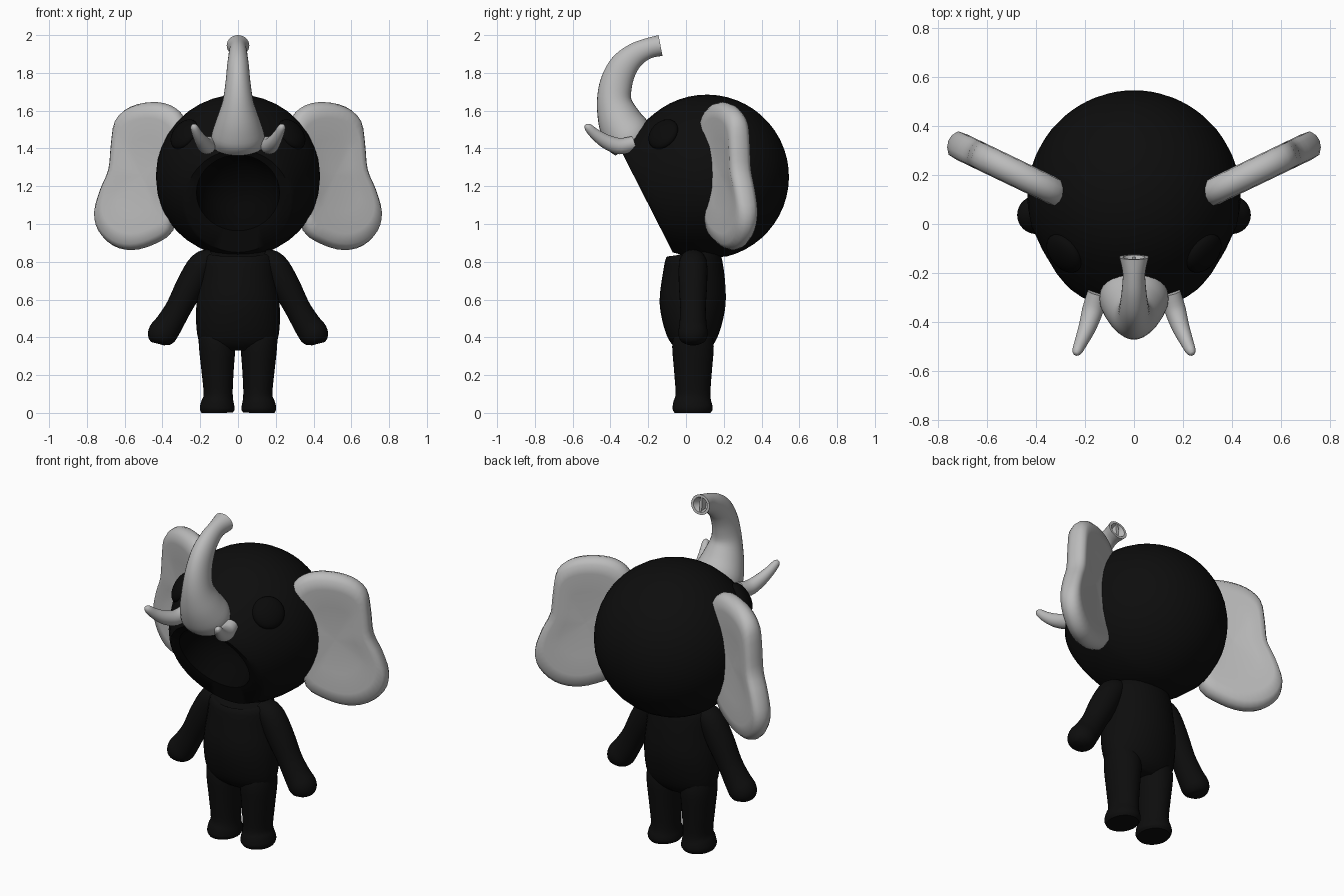
import bpy, bmesh, math
from mathutils import Vector, Matrix

cube = bpy.data.objects.get("Cube")
if cube:
    bpy.data.objects.remove(cube, do_unlink=True)


def material(name, value):
    m = bpy.data.materials.new(name)
    m.use_nodes = True
    colour = (value, value, value, 1)
    m.diffuse_color = colour
    bsdf = m.node_tree.nodes["Principled BSDF"]
    bsdf.inputs["Base Color"].default_value = colour
    bsdf.inputs["Roughness"].default_value = 0.8
    return m


black = material("black skin", 0.004)
mouth_black = material("mouth black", 0.0015)
eye_black = material("eye black", 0.003)
grey = material("light grey", 0.5)


def finish(name, bm, mats, angle=50):
    bmesh.ops.recalc_face_normals(bm, faces=bm.faces)
    mesh = bpy.data.meshes.new(name)
    bm.to_mesh(mesh)
    bm.free()
    for m in mats:
        mesh.materials.append(m)
    ob = bpy.data.objects.new(name, mesh)
    bpy.context.scene.collection.objects.link(ob)
    bpy.ops.object.select_all(action='DESELECT')
    ob.select_set(True)
    bpy.context.view_layer.objects.active = ob
    bpy.ops.object.shade_smooth_by_angle(angle=math.radians(angle))
    return ob


def loft(name, rings, mats, second_from=None, angle=50):
    """Skin a list of point rings; rings past second_from use material 1."""
    bm = bmesh.new()
    loops = [[bm.verts.new(p) for p in ring] for ring in rings]
    for k, (a, b) in enumerate(zip(loops, loops[1:])):
        for i in range(len(a)):
            j = (i + 1) % len(a)
            f = bm.faces.new((a[i], a[j], b[j], b[i]))
            f.material_index = int(second_from is not None and k >= second_from)
    bm.faces.new(loops[0])
    end = bm.faces.new(loops[-1])
    end.material_index = int(second_from is not None)
    return finish(name, bm, mats, angle)


def ellipse(centre, u, v, ru, rv, n=28):
    steps = [2 * math.pi * i / n for i in range(n)]
    return [centre + u * (ru * math.cos(a)) + v * (rv * math.sin(a)) for a in steps]


def spline(pts, steps=4, closed=False):
    """Catmull-Rom through points of any dimension."""
    n = len(pts)
    get = (lambda i: pts[i % n]) if closed else (lambda i: pts[max(0, min(n - 1, i))])
    out = []
    for i in range(n if closed else n - 1):
        for s in range(steps):
            t = s / steps
            out.append([0.5 * (2 * b + (c - a) * t + (2 * a - 5 * b + 4 * c - d) * t * t
                        + (3 * b - a - 3 * c + d) * t ** 3)
                        for a, b, c, d in zip(get(i - 1), get(i), get(i + 1), get(i + 2))])
    return out if closed else out + [list(pts[-1])]


def tube_rings(keys, side, steps=4):
    """keys: x, y, z, radius along side, radius across it."""
    side = Vector(side)
    path = spline(keys, steps)
    rings = []
    for i, (x, y, z, ra, rb) in enumerate(path):
        lo, hi = path[max(0, i - 1)], path[min(len(path) - 1, i + 1)]
        tangent = (Vector(hi[:3]) - Vector(lo[:3])).normalized()
        across = tangent.cross(side).normalized()
        rings.append(ellipse(Vector((x, y, z)), across.cross(tangent), across, ra, rb))
    return rings


def flip(rings, s):
    return [[Vector((p[0] * s, p[1], p[2])) for p in ring] for ring in rings]


# Head: round back, snout cut by a slanted face with an open mouth
axis = Vector((0, -0.891, -0.454))
up = Vector((0, -0.454, 0.891))
side = Vector((1, 0, 0))
middle = Vector((0, 0.11, 1.25))
R = 0.435
profile = []
for k in range(16):
    a = math.radians(1 + 6.8 * k)
    profile.append((-R * math.cos(a), R * math.sin(a), R * math.sin(a), 0))
profile += [(0.2, 0.38, 0.39, 0.01), (0.28, 0.335, 0.35, 0.02),
            (0.325, 0.3, 0.32, 0.03), (0.342, 0.28, 0.305, 0.03)]
rim = len(profile)
profile += [(0.335, 0.22, 0.225, 0.075), (0.25, 0.21, 0.21, 0.07),
            (0.16, 0.17, 0.17, 0.06), (0.11, 0.09, 0.09, 0.05), (0.1, 0.02, 0.02, 0.05)]
loft("head", [ellipse(middle + axis * t + up * o, side, up, ru, rv, 36)
              for t, ru, rv, o in profile], [black, mouth_black], rim)

# Torso
loft("torso", tube_rings([(0, .035, .86, .13, .12), (0, .04, .83, .185, .145),
                          (0, .04, .72, .2, .165), (0, .035, .58, .22, .175),
                          (0, .035, .45, .22, .15), (0, .037, .37, .2, .115),
                          (0, .037, .33, .14, .07)], (1, 0, 0), 3), [black])

# Trunk curling up and back, with a hollow tip
trunk = [(0, -.28, 1.42, .135, .11), (0, -.31, 1.47, .14, .13), (0, -.352, 1.55, .115, .115),
         (0, -.38, 1.65, .082, .092), (0, -.368, 1.75, .066, .085), (0, -.33, 1.835, .058, .076),
         (0, -.27, 1.895, .05, .063), (0, -.2, 1.93, .046, .054), (0, -.135, 1.945, .06, .056)]
rings = tube_rings(trunk, (1, 0, 0))
tip = sum(rings[-1], Vector()) / len(rings[-1])
back = Vector((0, -0.04, -0.008))
rings.append([tip + (p - tip) * 0.75 for p in rings[-1]])
rings.append([tip + (p - tip) * 0.5 + back for p in rings[-2]])
loft("trunk", rings, [grey])
loft("trunk_septum", tube_rings([(0, -.18, 1.94, .01, .04), (0, -.139, 1.945, .009, .043)],
                                (1, 0, 0), 1), [grey])

# Ear outline in x, z, wrapped into a soft, slightly dished slab
outline = spline([(.29, 1.57), (.36, 1.63), (.46, 1.645), (.57, 1.62), (.645, 1.55),
                  (.667, 1.42), (.68, 1.29), (.725, 1.18), (.757, 1.06), (.735, .96),
                  (.66, .885), (.56, .862), (.45, .89), (.35, .96), (.33, 1.12),
                  (.31, 1.3), (.27, 1.46)], 3, True)
layers = [(.02, -.035), (.5, -.038), (.78, -.052), (.92, -.048), (.98, -.025), (1, 0),
          (.98, .025), (.92, .048), (.78, .052), (.5, .045), (.02, .04)]


def ear_rings():
    rings = []
    for scale, off in layers:
        ring = []
        for x, z in outline:
            x, z = .5 + (x - .5) * scale, 1.26 + (z - 1.26) * scale
            ring.append(Vector((x - off * .4, .135 + (x - .33) * .48 + off, z)))
        rings.append(ring)
    return rings


arm = [(.13, .037, .82, .06, .05), (.19, .037, .785, .075, .07), (.25, .037, .68, .075, .075),
       (.315, .037, .555, .068, .068), (.365, .037, .47, .072, .073), (.4, .037, .42, .078, .077),
       (.418, .037, .385, .065, .063), (.424, .037, .366, .035, .035)]
leg = [(.108, .037, .42, .1, .1), (.11, .037, .35, .097, .11), (.108, .037, .22, .085, .1),
       (.105, .037, .1, .077, .092), (.108, .035, .05, .088, .103),
       (.11, .035, .02, .092, .106), (.11, .035, 0, .082, .095)]
tusk = [(.15, -.28, 1.425, .04, .04), (.168, -.35, 1.412, .043, .043),
        (.19, -.42, 1.435, .036, .038), (.215, -.48, 1.475, .027, .029),
        (.232, -.518, 1.512, .02, .021), (.238, -.53, 1.525, .008, .008)]

# Paired parts
for s, label in ((1, "left"), (-1, "right")):
    loft(label + "_ear", flip(ear_rings(), s), [grey], angle=70)
    loft(label + "_arm", flip(tube_rings(arm, (0, 1, 0)), s), [black])
    loft(label + "_leg", flip(tube_rings(leg, (1, 0, 0)), s), [black])
    loft(label + "_tusk", flip(tube_rings(tusk, (1, 0, 0)), s), [grey])
    # Eye: shallow dome sitting on the head
    spot = Vector((.285 * s, -.12, 1.475))
    turn = (spot - middle).to_track_quat('Z', 'Y').to_matrix().to_4x4()
    bm = bmesh.new()
    bmesh.ops.create_uvsphere(bm, u_segments=24, v_segments=12, radius=1, matrix=(
        Matrix.Translation(spot) @ turn @ Matrix.Diagonal((.09, .09, .04, 1))))
    finish(label + "_eye", bm, [eye_black])
